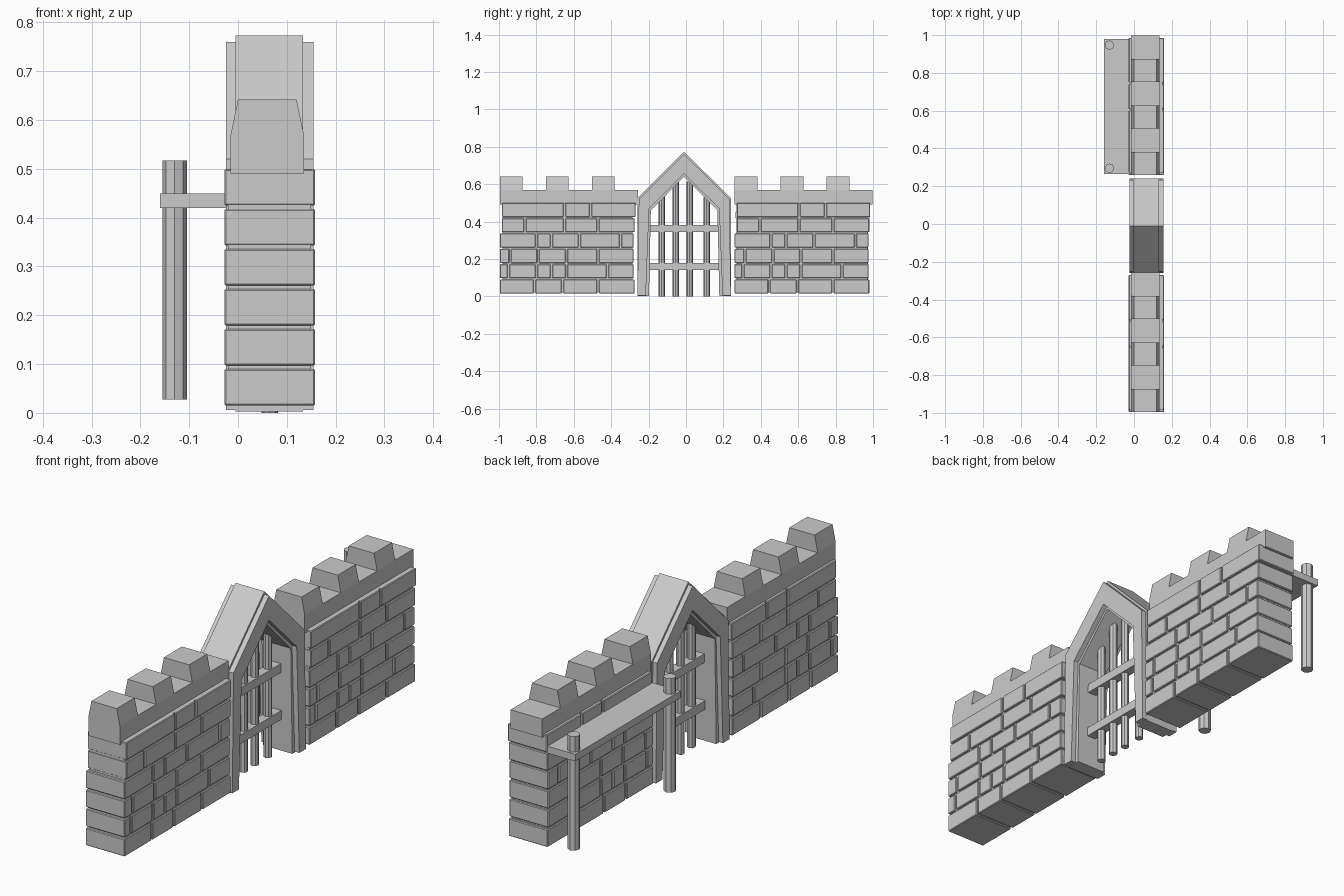
import bpy
import bmesh
import math

cube = bpy.data.objects.get("Cube")
if cube:
    bpy.data.objects.remove(cube, do_unlink=True)

stone = bpy.data.materials.new("stone grey")
stone.use_nodes = True
GREY = (0.6, 0.6, 0.6, 1)
stone.diffuse_color = GREY
stone.node_tree.nodes["Principled BSDF"].inputs["Base Color"].default_value = GREY


def finish(name, bm):
    bmesh.ops.recalc_face_normals(bm, faces=bm.faces)
    mesh = bpy.data.meshes.new(name)
    bm.to_mesh(mesh)
    bm.free()
    mesh.materials.append(stone)
    obj = bpy.data.objects.new(name, mesh)
    bpy.context.collection.objects.link(obj)
    return obj


def add_box(bm, xs, ys, zs, top_inset=0):
    """Box between limits; top_inset narrows the top in x."""
    verts = bmesh.ops.create_cube(bm, size=1)["verts"]
    for v in verts:
        top = v.co.z > 0
        right = v.co.x > 0
        v.co.x = xs[right] + (top_inset * (-1 if right else 1) if top else 0)
        v.co.y = ys[v.co.y > 0]
        v.co.z = zs[top]


def box(name, xs, ys, zs):
    bm = bmesh.new()
    add_box(bm, xs, ys, zs)
    return finish(name, bm)


def rod(name, x, y, radius, z0, z1):
    bm = bmesh.new()
    bmesh.ops.create_cone(bm, cap_ends=True, segments=8, radius1=radius,
                          radius2=radius, depth=z1 - z0)
    bmesh.ops.translate(bm, verts=bm.verts, vec=(x, y, (z0 + z1) / 2))
    return finish(name, bm)


def arch(name, xs, base, outer, inner):
    """Pointed arch; outer and inner are (foot, shoulder, eave z, peak z)."""
    bm = bmesh.new()
    mid = -0.01

    def outline(x, foot, shoulder, eave, peak):
        pts = [(-foot, base), (-shoulder, eave), (0, peak), (shoulder, eave), (foot, base)]
        return [bm.verts.new((x, mid + y, z)) for y, z in pts]

    o0, o1 = [outline(x, *outer) for x in xs]
    i0, i1 = [outline(x, *inner) for x in xs]
    for k in range(4):
        for a, b in ((o0, i0), (o1, i1), (o0, o1), (i0, i1)):
            bm.faces.new((a[k], a[k + 1], b[k + 1], b[k]))
    for k in (0, 4):
        bm.faces.new((o0[k], o1[k], i1[k], i0[k]))
    return finish(name, bm)


# Brick joints along each course, measured from the start of a wall
COURSES = [
    (0, .19, .34, .53, .73),
    (0, .05, .2, .28, .36, .58, .725),
    (0, .06, .21, .36, .53, .725),
    (0, .2, .28, .43, .65, .725),
    (.012, .14, .35, .53, .73),
    (.012, .35, .49, .735),
]
BRICK_X = (-.028, .158)
GAP = .005


def wall(side, start):
    # Mortar core
    box(side + "_wall_core", (-.02, .15), (start + .018, start + .715), (.02, .5))
    # Bricks
    bm = bmesh.new()
    for row, joints in enumerate(COURSES):
        z = .015 + row * .082
        for a, b in zip(joints, joints[1:]):
            add_box(bm, BRICK_X, (start + a + GAP, start + b - GAP), (z, z + .075))
    bricks = finish(side + "_wall_bricks", bm)
    bevel = bricks.modifiers.new("worn edges", "BEVEL")
    bevel.width = .003
    bevel.segments = 1
    # Cap with tapered battlements
    bm = bmesh.new()
    cap = start + .005
    add_box(bm, (-.015, .135), (cap, cap + .738), (.49, .57))
    for k in range(3):
        y = cap + k * .246
        add_box(bm, (-.015, .135), (y, y + .122), (.57, .642), .015)
    finish(side + "_battlements", bm)


wall("front", -1)
wall("back", .255)

# Gateway: wide moulding with a proud middle band
arch("gate_frame", (-.025, .155), .006, (.25, .242, .52, .76), (.205, .187, .47, .655))
arch("gate_band", (-.005, .133), .003, (.25, .25, .525, .773), (.188, .178, .46, .64))

# Portcullis
for y, top in ((-.13, .54), (-.055, .615), (.02, .615), (.11, .53)):
    rod("gate_bar", .065, y, .017, 0, top)
for z in (.14, .343):
    box("gate_crossbar", (.045, .085), (-.2, .175), (z, z + .038))

# Walkway shelf on posts
box("walkway", (-.16, -.01), (.265, .98), (.42, .45))
for y in (.295, .947):
    rod("walkway_post", -.13, y, .025, .027, .517)
